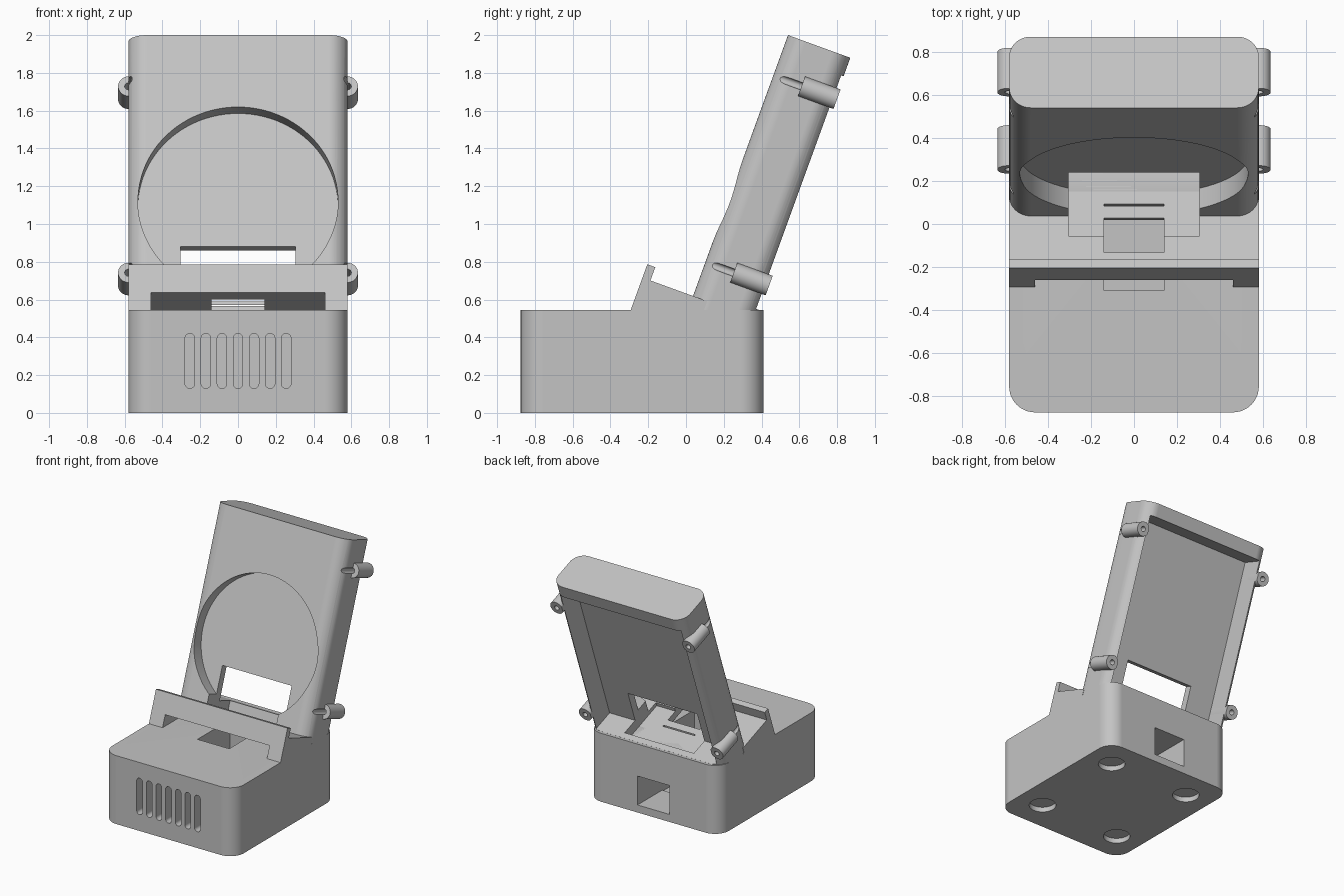
import bpy, bmesh, math
from mathutils import Matrix, Vector

cube = bpy.data.objects.get("Cube")
if cube:
    bpy.data.objects.remove(cube, do_unlink=True)

grey = bpy.data.materials.new("light_grey")
grey.use_nodes = True
COLOUR = (0.55, 0.55, 0.55, 1)
grey.diffuse_color = COLOUR
grey.node_tree.nodes["Principled BSDF"].inputs["Base Color"].default_value = COLOUR

FLAT = Matrix.Identity(4)
# Leaning frame: x across, y through the panel, z down from its top front edge
LEAN = Matrix.Translation((0, 0.54, 2.0)) @ Matrix.Rotation(math.radians(-20), 4, 'X')


def finish(bm, name, frame):
    bmesh.ops.transform(bm, matrix=frame, verts=bm.verts)
    bmesh.ops.recalc_face_normals(bm, faces=bm.faces)
    mesh = bpy.data.meshes.new(name)
    bm.to_mesh(mesh)
    bm.free()
    mesh.materials.append(grey)
    ob = bpy.data.objects.new(name, mesh)
    bpy.context.collection.objects.link(ob)
    return ob


def box(name, x, y, z, frame=FLAT, radius=0, axis=2):
    """Box from three ranges; edges along the axis may be rounded."""
    bm = bmesh.new()
    bmesh.ops.create_cube(bm, size=1)
    for v in bm.verts:
        v.co = Vector([r[0] if c < 0 else r[1] for c, r in zip(v.co, (x, y, z))])
    if radius:
        edges = [e for e in bm.edges
                 if abs((e.verts[0].co - e.verts[1].co).normalized()[axis]) > 0.9]
        bmesh.ops.bevel(bm, geom=edges, offset=radius, segments=10,
                        profile=0.5, affect='EDGES')
    return finish(bm, name, frame)


def cylinder(name, radius, start, end, x, z, frame=FLAT, segments=32):
    """Cylinder running along y of its frame."""
    bm = bmesh.new()
    bmesh.ops.create_cone(bm, cap_ends=True, segments=segments, radius1=radius,
                          radius2=radius, depth=end - start)
    turn = Matrix.Translation((x, (start + end) / 2, z)) @ Matrix.Rotation(math.pi / 2, 4, 'X')
    return finish(bm, name, frame @ turn)


def boolean(ob, others, operation='DIFFERENCE'):
    bpy.context.view_layer.objects.active = ob
    for other in others:
        mod = ob.modifiers.new("cut", 'BOOLEAN')
        mod.operation = operation
        mod.solver = 'EXACT'
        mod.object = other
        bpy.ops.object.modifier_apply(modifier=mod.name)


# Main solids
base = box("base", (-0.58, 0.58), (-0.875, 0.41), (0, 0.545), radius=0.12)
panel = box("back_panel", (-0.58, 0.58), (0, 0.351), (-1.6, 0), LEAN, radius=0.1)
tray = box("tray", (-0.58, 0.58), (-0.285, 0.08), (-1.555, -1.47), LEAN)
lip = box("tray_lip", (-0.58, 0.58), (-0.285, -0.24), (-1.5, -1.395), LEAN)
feet = [box("tray_foot", sorted((s * 0.46, s * 0.58)), (-0.285, 0.02),
            (-1.68, -1.5), LEAN) for s in (-1, 1)]
boolean(tray, [lip] + feet, 'UNION')

# Shared cutters
trench = box("trench_cutter", (-0.305, 0.305), (-0.10, 0.3), (-1.5, -1.155), LEAN)
shaft = box("shaft_cutter", (-0.14, 0.14), (-0.31, 0.10), (0.05, 0.57))
opening = box("opening_cutter", (-0.14, 0.14), (-0.18, 0.07), (-1.62, -1.4), LEAN)
channel = box("channel_cutter", (-0.14, 0.14), (-0.2, 0.6), (0.06, 0.29))
cavity = box("cavity_cutter", (-0.53, 0.53), (0.16, 0.5), (-1.42, -0.104), LEAN)
disc = cylinder("disc_cutter", 0.53, -0.2, 0.1, 0, -0.935, LEAN, 96)
cutters = [lip, trench, shaft, opening, channel, cavity, disc] + feet

# Base: ventilation slots, cable channel and foot recesses
slots = [box("slot_cutter", (x - 0.025, x + 0.025), (-1, -0.72), (0.13, 0.42),
             radius=0.0245, axis=1) for x in [-0.255 + 0.085 * i for i in range(7)]]
upright = Matrix.Rotation(math.pi / 2, 4, 'X')
recesses = [cylinder("recess_cutter", 0.1, -0.1, 0.04, x, -y, upright)
            for x in (-0.36, 0.36) for y in (-0.63, 0.17)]
cutters += slots + recesses
boolean(base, slots + recesses + [shaft, channel, trench])

# Panel and tray openings
boolean(tray, [trench, opening])
boolean(panel, [cavity, disc, trench, shaft])

# Side lugs with screw holes running into the panel walls
parts = [base, panel, tray]
for side, x in (("right", -0.58), ("left", 0.58)):
    for level, z in (("upper", -0.23), ("lower", -1.28)):
        lug = cylinder(f"{side}_{level}_lug", 0.055, 0.16, 0.36, x, z, LEAN)
        hole = cylinder("screw_cutter", 0.02, 0.03, 0.5, x, z, LEAN, 20)
        boolean(panel, [hole])
        boolean(lug, [hole, cavity])
        cutters.append(hole)
        parts.append(lug)

for ob in cutters:
    bpy.data.objects.remove(ob, do_unlink=True)

# Smooth the rounded corners while keeping flat faces flat
for ob in parts:
    bpy.ops.object.select_all(action='DESELECT')
    ob.select_set(True)
    bpy.context.view_layer.objects.active = ob
    bpy.ops.object.shade_smooth_by_angle(angle=math.radians(30))
    weighted = ob.modifiers.new("flat_faces", 'WEIGHTED_NORMAL')
    weighted.keep_sharp = True
